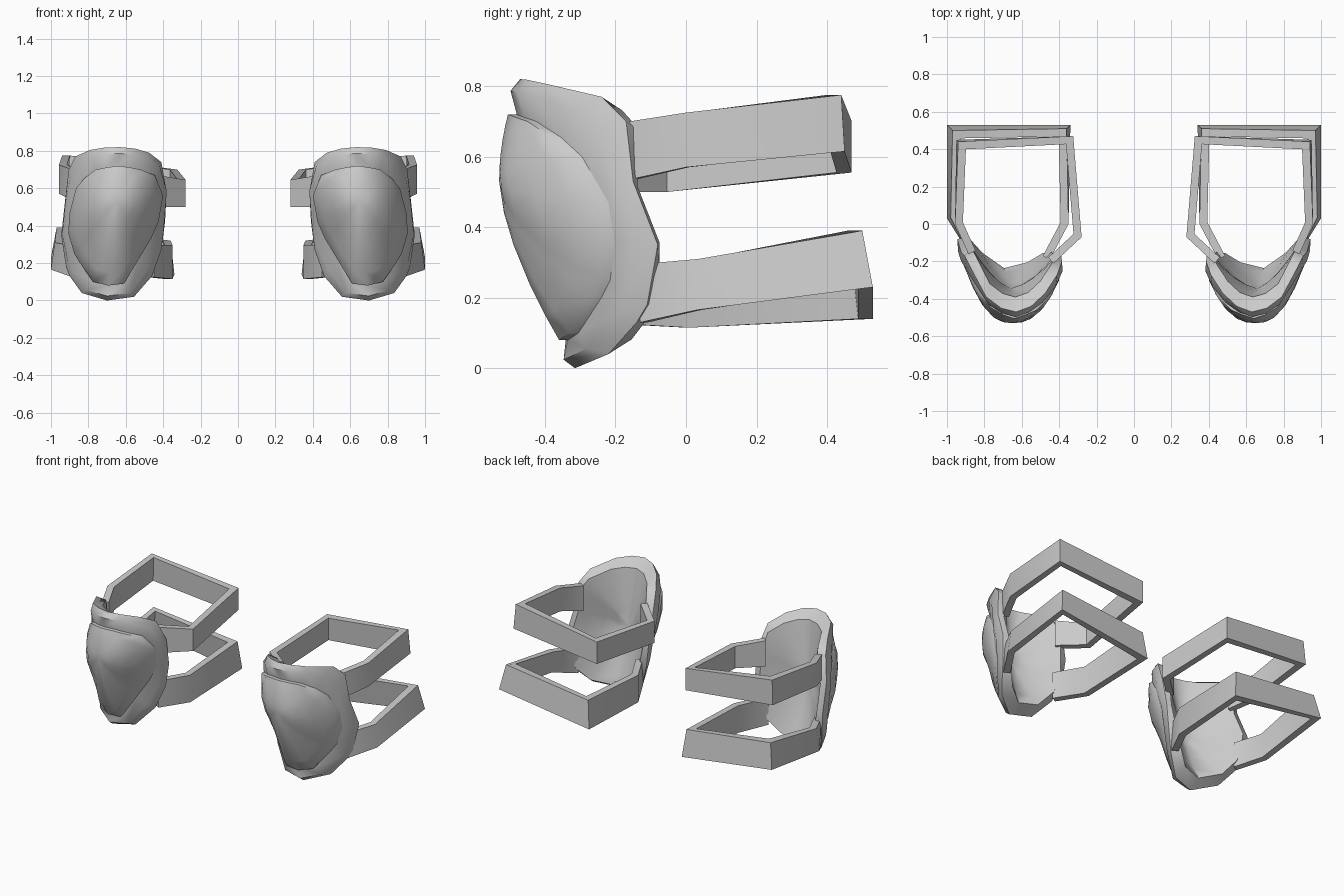
import bpy
import bmesh
import math
from mathutils import Vector

if "Cube" in bpy.data.objects:
    bpy.data.objects.remove(bpy.data.objects["Cube"], do_unlink=True)

grey = bpy.data.materials.new("plain grey")
grey.use_nodes = True
grey.diffuse_color = (0.6, 0.6, 0.6, 1)
grey.node_tree.nodes["Principled BSDF"].inputs["Base Color"].default_value = (0.6, 0.6, 0.6, 1)


def finish(name, bm, angle):
    """Turn a bmesh into a mirrored, shaded object."""
    bmesh.ops.recalc_face_normals(bm, faces=bm.faces)
    mesh = bpy.data.meshes.new(name)
    bm.to_mesh(mesh)
    bm.free()
    mesh.materials.append(grey)
    ob = bpy.data.objects.new(name, mesh)
    bpy.context.collection.objects.link(ob)
    bpy.ops.object.select_all(action="DESELECT")
    ob.select_set(True)
    bpy.context.view_layer.objects.active = ob
    bpy.ops.object.shade_smooth_by_angle(angle=math.radians(angle))
    mirror = ob.modifiers.new("Mirror", "MIRROR")
    mirror.use_mirror_merge = False


def bridge(bm, a, b):
    n = len(a)
    for i in range(n):
        bm.faces.new((a[i], a[(i + 1) % n], b[(i + 1) % n], b[i]))


def bulge(bm, rim, centre, fractions, side_power, top_power, bottom_power):
    """Rings shrinking from a rim to a centre, curved in depth. Returns the rim verts."""
    centre = Vector(centre)
    first = previous = None
    for t in fractions:
        ring = []
        for p in rim:
            d = p - centre
            side = d.x ** 2 / (d.x ** 2 + d.z ** 2)
            end_power = top_power if d.z > 0 else bottom_power
            power = end_power + (side_power - end_power) * side
            ring.append(bm.verts.new((centre.x + d.x * t,
                                      centre.y + d.y * t ** power,
                                      centre.z + d.z * t)))
        if previous:
            bridge(bm, previous, ring)
        first = first or ring
        previous = ring
    tip = bm.verts.new(centre)
    for i in range(len(previous)):
        bm.faces.new((previous[i], previous[(i + 1) % len(previous)], tip))
    return first


# Matching outlines of the shell and of the cap that sits on it
edge = [Vector(p) for p in (
    (0.63, -0.47, 0.82), (0.71, -0.45, 0.818), (0.79, -0.39, 0.805), (0.87, -0.24, 0.77),
    (0.905, -0.17, 0.70), (0.925, -0.15, 0.53), (0.945, -0.08, 0.35), (0.92, -0.11, 0.18),
    (0.90, -0.14, 0.13), (0.835, -0.22, 0.04), (0.70, -0.315, 0.0), (0.556, -0.28, 0.02),
    (0.46, -0.21, 0.13), (0.41, -0.17, 0.27), (0.39, -0.165, 0.42), (0.385, -0.20, 0.60),
    (0.41, -0.27, 0.74), (0.475, -0.37, 0.79), (0.55, -0.44, 0.812))]
cap_edge = [Vector(p) for p in (
    (0.64, -0.505, 0.72), (0.70, -0.485, 0.712), (0.76, -0.45, 0.70), (0.82, -0.38, 0.655),
    (0.866, -0.32, 0.60), (0.90, -0.245, 0.47), (0.908, -0.228, 0.36), (0.875, -0.24, 0.25),
    (0.845, -0.265, 0.20), (0.775, -0.33, 0.10), (0.695, -0.36, 0.08), (0.61, -0.365, 0.09),
    (0.525, -0.325, 0.23), (0.465, -0.29, 0.33), (0.425, -0.28, 0.42), (0.40, -0.30, 0.56),
    (0.445, -0.39, 0.67), (0.52, -0.46, 0.70), (0.58, -0.485, 0.712))]

# Pad shell: sloping border, front under the cap, flat back rim and hollow inside
middle = Vector((0.66, -0.45, 0.42))
border, seat, back_rim = [], [], []
for p, c in zip(edge, cap_edge):
    d = p - middle
    out = Vector((d.x, 0, d.z)).normalized()
    upright = abs(out.z)
    border.append(p.lerp(c, 0.45) + out * 0.012 + Vector((0, -0.012 * upright, 0)))
    seat.append(c + Vector((0, 0.025, 0)))
    back_rim.append(Vector((middle.x + d.x * 0.86, p.y + 0.08 * upright ** 2,
                            middle.z + d.z * 0.89)))
bm = bmesh.new()
outer = [bm.verts.new(p) for p in edge]
slope = [bm.verts.new(p) for p in border]
bridge(bm, outer, slope)
bridge(bm, slope, bulge(bm, seat, (0.65, -0.47, 0.48), (1, 0.7, 0.35), 2.2, 1.8, 1.4))
hollow = bulge(bm, back_rim, (0.66, -0.345, 0.40), (1, 0.8, 0.55, 0.28), 1.8, 1.2, 1.2)
bridge(bm, outer, hollow)
finish("pad_shell", bm, 48)

# Domed cap on the front of the shell
bm = bmesh.new()
cap = bulge(bm, cap_edge, (0.65, -0.53, 0.53), (1, 0.85, 0.65, 0.4, 0.2), 2.5, 2.0, 1.55)
skirt = [bm.verts.new((p.x, p.y + 0.035, p.z)) for p in cap_edge]
bridge(bm, cap, skirt)
finish("domed_cap", bm, 50)


def strap(name, path, thickness=0.042):
    """Band along points of (x, y, bottom z, top z, inward lean), thickened inwards."""
    bm = bmesh.new()
    flat = [Vector(p[:2]) for p in path]
    sections = []
    for i, (x, y, low, high, lean) in enumerate(path):
        normals = []
        for a, b in ((i - 1, i), (i, i + 1)):
            if a >= 0 and b < len(path):
                d = (flat[b] - flat[a]).normalized()
                normals.append(Vector((d.y, -d.x)))
        n = sum(normals, Vector((0, 0))).normalized()
        n /= n.dot(normals[0])
        # Path order runs clockwise seen from above, so the inside is on the right
        corners = ((0, low), (lean, high), (lean + thickness, high), (thickness, low))
        sections.append([bm.verts.new((x + n.x * k, y + n.y * k, z)) for k, z in corners])
    for a, b in zip(sections, sections[1:]):
        bridge(bm, a, b)
    bm.faces.new(sections[0])
    bm.faces.new(sections[-1])
    finish(name, bm, 50)


# Straps run from the inner side of the pad, round the back, to the outer side
strap("upper_strap", [
    (0.43, -0.21, 0.50, 0.67, 0), (0.28, -0.07, 0.50, 0.645, 0),
    (0.325, 0.47, 0.555, 0.70, 0), (0.95, 0.45, 0.615, 0.775, 0.01),
    (0.957, 0.0, 0.57, 0.725, 0), (0.885, -0.16, 0.535, 0.70, 0)])
strap("lower_strap", [
    (0.45, -0.19, 0.125, 0.30, 0), (0.35, 0.0, 0.115, 0.295, 0),
    (0.34, 0.53, 0.14, 0.32, 0.02), (1.0, 0.53, 0.23, 0.39, 0.03),
    (1.0, 0.03, 0.165, 0.31, 0.02), (0.90, -0.13, 0.13, 0.295, 0)])
